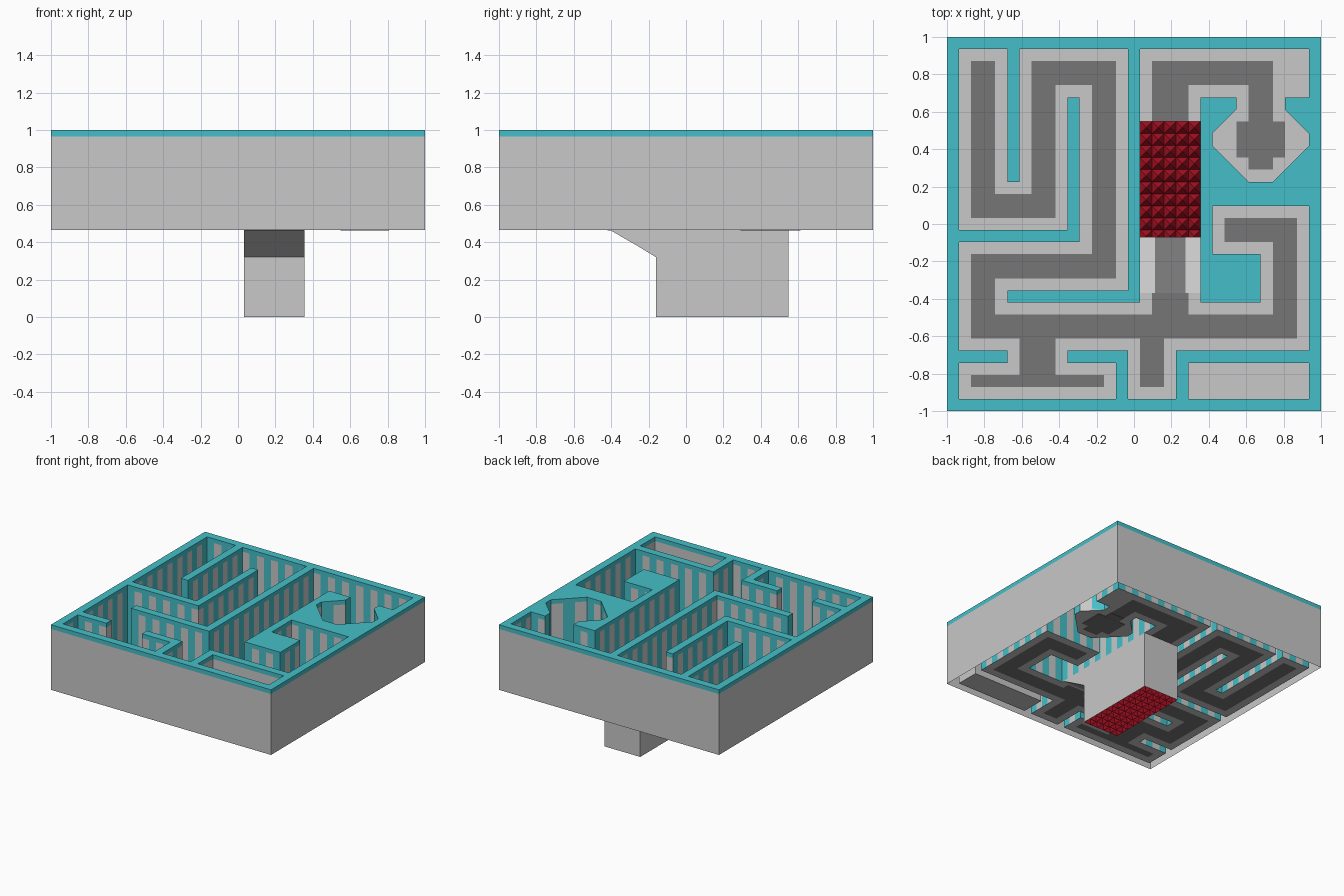
import bpy, bmesh

cube = bpy.data.objects.get("Cube")
if cube:
    bpy.data.objects.remove(cube, do_unlink=True)

N = 31                      # cells along each side
U = 2 / N                   # cell size
FLOOR, BAND, TOP = 0.465, 0.965, 1.0


def material(name, rgb):
    m = bpy.data.materials.new(name)
    m.use_nodes = True
    m.diffuse_color = (*rgb, 1)
    m.node_tree.nodes["Principled BSDF"].inputs["Base Color"].default_value = (*rgb, 1)
    return m


MATS = [material("light_grey", (0.58, 0.58, 0.58)),
        material("path_grey", (0.18, 0.18, 0.18)),
        material("teal", (0.06, 0.52, 0.58)),
        material("spike_red", (0.43, 0.006, 0.018))]
GREY, PATH, TEAL, RED = range(4)


def g(v):
    """Grid line to position."""
    return v * U - 1


def face(bm, points, mat):
    f = bm.faces.new([bm.verts.new(p) for p in points])
    f.material_index = mat
    return f


def wall(bm, a, b, z0, z1, mat):
    """Upright sheet between two grid points."""
    (ax, ay), (bx, by) = [(g(p[0]), g(p[1])) for p in (a, b)]
    face(bm, [(ax, ay, z0), (bx, by, z0), (bx, by, z1), (ax, ay, z1)], mat)


def finish(bm, name, weld=True):
    if weld:
        bmesh.ops.remove_doubles(bm, verts=bm.verts[:], dist=1e-4)
    me = bpy.data.meshes.new(name)
    bm.to_mesh(me)
    bm.free()
    for m in MATS:
        me.materials.append(m)
    ob = bpy.data.objects.new(name, me)
    bpy.context.scene.collection.objects.link(ob)
    return ob


def prism(name, profile, x0, x1, mat):
    """Extrude a (y, z) profile along x."""
    bm = bmesh.new()
    f = face(bm, [(g(x0), y, z) for y, z in profile], mat)
    ext = bmesh.ops.extrude_face_region(bm, geom=[f])["geom"]
    bmesh.ops.translate(bm, vec=((x1 - x0) * U, 0, 0),
                        verts=[v for v in ext if isinstance(v, bmesh.types.BMVert)])
    bmesh.ops.recalc_face_normals(bm, faces=bm.faces[:])
    return finish(bm, name)


def cells(rects):
    return {(i, j) for x0, y0, x1, y1 in rects
            for i in range(x0, x1) for j in range(y0, y1)}


# Maze plan: wall and path rectangles in cells
WALLS = cells([(5, 19, 6, 30), (1, 14, 11, 15), (10, 14, 11, 26), (15, 9, 16, 30),
               (5, 9, 16, 10), (1, 4, 5, 5), (10, 4, 15, 5), (14, 1, 15, 5),
               (19, 4, 30, 5), (19, 1, 20, 5), (21, 9, 26, 13), (21, 9, 22, 26),
               (22, 17, 30, 25), (22, 25, 24, 26), (28, 25, 30, 26)])
PATHS = cells([(2, 16, 4, 29), (2, 16, 9, 18), (7, 16, 9, 29), (7, 27, 14, 29),
               (12, 11, 14, 29), (2, 11, 14, 13), (2, 6, 4, 13), (2, 6, 29, 8),
               (27, 6, 29, 16), (23, 14, 29, 16), (17, 8, 20, 9), (6, 3, 9, 6),
               (2, 2, 13, 3), (16, 2, 18, 6), (17, 24, 20, 29), (17, 27, 27, 29),
               (25, 25, 27, 29)])
OPEN = cells([(1, 1, 30, 30)]) - WALLS
PIT = cells([(16, 9, 21, 24)])
PLAIN_ROOM = cells([(20, 1, 30, 4)])
CHAMBER_BLOCK = cells([(21, 17, 31, 25)])
CHAMBER = [(24, 25), (22, 23), (22, 22), (25, 19), (27, 19), (30, 22), (30, 23), (28, 25)]


def square(bm, i, j, z, mat):
    face(bm, [(g(i + a), g(j + b), z) for a, b in ((0, 0), (1, 0), (1, 1), (0, 1))], mat)


# Floor with the dark path
bm = bmesh.new()
for c in sorted(OPEN - PIT):
    square(bm, *c, FLOOR, PATH if c in PATHS else GREY)
finish(bm, "maze_floor")

# Teal wall tops, with a cut-out around the chamber
bm = bmesh.new()
for c in sorted(cells([(0, 0, N, N)]) - OPEN - CHAMBER_BLOCK):
    square(bm, *c, TOP, TEAL)
rim = [(21, 25)] + CHAMBER + [(31, 25), (31, 17), (21, 17)]
f = face(bm, [(g(x), g(y), TOP) for x, y in rim], TEAL)
f.normal_update()
if f.normal.z < 0:
    f.normal_flip()
bmesh.ops.triangulate(bm, faces=[f])
finish(bm, "wall_tops")

# Outer shell with a teal band
bm = bmesh.new()
corners = [(0, 0), (N, 0), (N, N), (0, N)]
for a, b in zip(corners, corners[1:] + corners[:1]):
    wall(bm, a, b, FLOOR, BAND, GREY)
    wall(bm, a, b, BAND, TOP, TEAL)
finish(bm, "outer_shell")

# Striped corridor walls, one stripe per cell
bm = bmesh.new()


def stripe(a, b, mat):
    wall(bm, a, b, FLOOR, BAND, mat)
    wall(bm, a, b, BAND, TOP, TEAL)


EDGES = {(0, 1): ((0, 1), (1, 1)), (0, -1): ((1, 0), (0, 0)),
         (1, 0): ((1, 1), (1, 0)), (-1, 0): ((0, 0), (0, 1))}
for i, j in sorted(OPEN):
    for (di, dj), (a, b) in EDGES.items():
        nxt = (i + di, j + dj)
        if nxt in OPEN or (nxt[1] == 24 and 24 <= i < 28):
            continue
        along = i if dj else j
        mat = TEAL if along % 2 and (i, j) not in PLAIN_ROOM else GREY
        stripe((i + a[0], j + a[1]), (i + b[0], j + b[1]), mat)
k = 0
for (ax, ay), (bx, by) in zip(CHAMBER, CHAMBER[1:]):
    n = max(abs(bx - ax), abs(by - ay))
    for s in range(n):
        p, q = [(ax + (bx - ax) * t / n, ay + (by - ay) * t / n) for t in (s, s + 1)]
        stripe(q, p, TEAL if k % 2 else GREY)
        k += 1
finish(bm, "corridor_walls")

# Chamber floor: flat middle with a raised rim
bm = bmesh.new()
f = face(bm, [(g(x), g(y), FLOOR) for x, y in CHAMBER], GREY)
outer = list(f.verts)
bmesh.ops.inset_individual(bm, faces=[f], thickness=0.7 * U)
for v in outer[1:-1]:
    v.co.z += 0.04
finish(bm, "chamber_floor")


def plate(name, x0, y0, x1, y1, half=0.003):
    prism(name, [(g(y0), FLOOR - half), (g(y1), FLOOR - half),
                 (g(y1), FLOOR + half), (g(y0), FLOOR + half)], x0, x1, PATH)


plate("chamber_path", 25, 20, 27, 25)
plate("chamber_path_square", 24, 21, 28, 24, 0.0035)

# Sloping ramp into the pit, with its path strip
LIP, END, END_Z = -0.37, -0.07, 0.29
prism("ramp", [(g(9), FLOOR), (LIP, FLOOR), (END, END_Z), (END, END_Z - 0.02),
               (-0.4, FLOOR - 0.004), (g(9), FLOOR - 0.004)], 16, 21, GREY)
prism("ramp_strip", [(LIP, FLOOR), (LIP, FLOOR + 0.004), (END, END_Z + 0.004), (END, END_Z)],
      17.25, 19.75, PATH)
plate("ramp_head_path", 17, 9, 20, 9.77)

# Pit box
bm = bmesh.new()
front, back = g(13), g(24)
side = [(-0.4, FLOOR), (front, 0.32), (front, 0), (back, 0), (back, FLOOR)]
face(bm, [(g(16), y, z) for y, z in reversed(side)], GREY)
face(bm, [(g(21), y, z) for y, z in side], GREY)
wall(bm, (16, 13), (21, 13), 0, 0.32, GREY)
wall(bm, (21, 24), (16, 24), 0, FLOOR, GREY)
finish(bm, "pit_box")

# Spikes covering the pit bottom
bm = bmesh.new()
for i in range(16, 21):
    for j in range(13, 24):
        tip = (g(i + 0.5), g(j + 0.5), U)
        base = [(g(i + a), g(j + b), 0) for a, b in ((0, 0), (1, 0), (1, 1), (0, 1))]
        for p, q in zip(base, base[1:] + base[:1]):
            face(bm, [p, q, tip], RED)
finish(bm, "pit_spikes")
